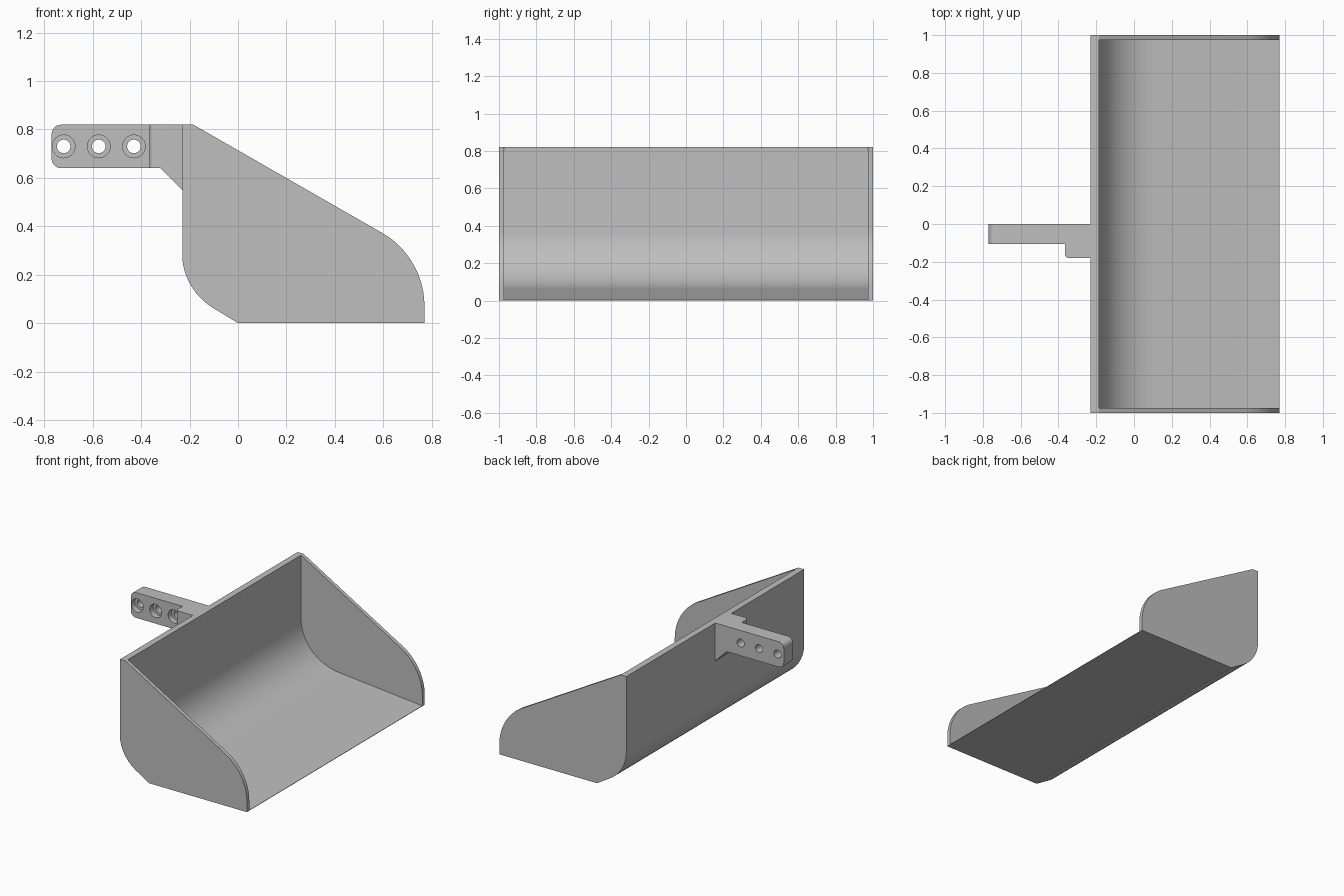
import bpy, bmesh, math
from mathutils import Vector
from mathutils.geometry import interpolate_bezier

if "Cube" in bpy.data.objects:
    bpy.data.objects.remove(bpy.data.objects["Cube"], do_unlink=True)

grey = bpy.data.materials.new("plain grey")
grey.use_nodes = True
colour = (0.52, 0.52, 0.52, 1)
grey.diffuse_color = colour
grey.node_tree.nodes["Principled BSDF"].inputs["Base Color"].default_value = colour


def bend(a, corner, b, steps=14):
    """Rounded corner from a to b, tangent to both sides at the corner."""
    a, c, b = (Vector((*p, 0)) for p in (a, corner, b))
    k = 0.6
    return [(p.x, p.y) for p in interpolate_bezier(a, a.lerp(c, k), b.lerp(c, k), b, steps)]


def extrude(name, profile, y0, y1):
    """Solid from an (x, z) profile, spanning y0 to y1."""
    bm = bmesh.new()
    face = bm.faces.new([bm.verts.new((x, y0, z)) for x, z in profile])
    new = bmesh.ops.extrude_face_region(bm, geom=[face])["geom"]
    verts = [v for v in new if isinstance(v, bmesh.types.BMVert)]
    bmesh.ops.translate(bm, verts=verts, vec=(0, y1 - y0, 0))
    bmesh.ops.recalc_face_normals(bm, faces=bm.faces)
    mesh = bpy.data.meshes.new(name)
    bm.to_mesh(mesh)
    bm.free()
    mesh.materials.append(grey)
    ob = bpy.data.objects.new(name, mesh)
    bpy.context.collection.objects.link(ob)
    return ob


def activate(ob):
    bpy.ops.object.select_all(action="DESELECT")
    ob.select_set(True)
    bpy.context.view_layer.objects.active = ob


def smooth(ob):
    activate(ob)
    bpy.ops.object.shade_smooth_by_angle(angle=math.radians(25))


def drill(ob, x, z, radius, y0, y1):
    """Round hole along y."""
    bpy.ops.mesh.primitive_cylinder_add(
        vertices=48, radius=radius, depth=y1 - y0,
        location=(x, (y0 + y1) / 2, z), rotation=(math.pi / 2, 0, 0))
    cutter = bpy.context.object
    cutter.hide_render = True
    mod = ob.modifiers.new("hole", "BOOLEAN")
    mod.operation, mod.solver, mod.object = "DIFFERENCE", "EXACT", cutter
    activate(ob)
    bpy.ops.object.modifier_apply(modifier=mod.name)
    bpy.data.objects.remove(cutter, do_unlink=True)


TOP, BACK, INNER, FRONT = 0.82, -0.23, -0.185, 0.77
SIDE = 0.973  # inner face of the side plates

# Shared outer heel curve, running from the back wall down to the floor
heel = bend((BACK, 0.28), (BACK, 0.13), (-0.09, 0.055)) + [(0, 0), (FRONT, 0)]

# Side plates
nose = bend((FRONT, 0.075), (FRONT, 0.272), (0.6, 0.37))
plate = [(BACK, TOP)] + heel + nose + [(INNER, TOP)]
smooth(extrude("right_side_plate", plate, -1, -SIDE))
smooth(extrude("left_side_plate", plate, SIDE, 1))

# Back wall and floor in one curved shell
inside = bend((0.12, 0.064), (-0.17, 0.09), (INNER, 0.36), 20)
shell = [(BACK, TOP)] + heel + [(FRONT, 0.003)] + inside + [(INNER, TOP)]
smooth(extrude("scoop_shell", shell, -SIDE, SIDE))

# Handle arm with rounded end and three counterbored holes
END, ROOT, LOW, R = -0.77, -0.365, 0.64, 0.042
arm_profile = ([(ROOT, TOP)]
               + bend((END + R, TOP), (END, TOP), (END, TOP - R), 8)
               + bend((END, LOW + R), (END, LOW), (END + R, LOW), 8)
               + [(ROOT, LOW)])
arm = extrude("handle_arm", arm_profile, -0.105, 0)
for i in range(3):
    x = -0.72 + 0.145 * i
    drill(arm, x, 0.73, 0.028, -0.2, 0.1)
    drill(arm, x, 0.73, 0.047, -0.2, -0.065)
smooth(arm)

# Mounting block with sloped gusset, its outer front edge rounded
block = extrude("handle_mount", [(ROOT, TOP), (ROOT, LOW), (-0.32, LOW),
                                 (BACK, 0.55), (BACK, TOP)], -0.18, 0)
bm = bmesh.new()
bm.from_mesh(block.data)
corner = [e for e in bm.edges
          if all(v.co.x < ROOT + 0.01 and v.co.y < -0.17 for v in e.verts)]
bmesh.ops.bevel(bm, geom=corner, offset=0.02, segments=6, profile=0.5, affect="EDGES")
bm.to_mesh(block.data)
bm.free()
smooth(block)
